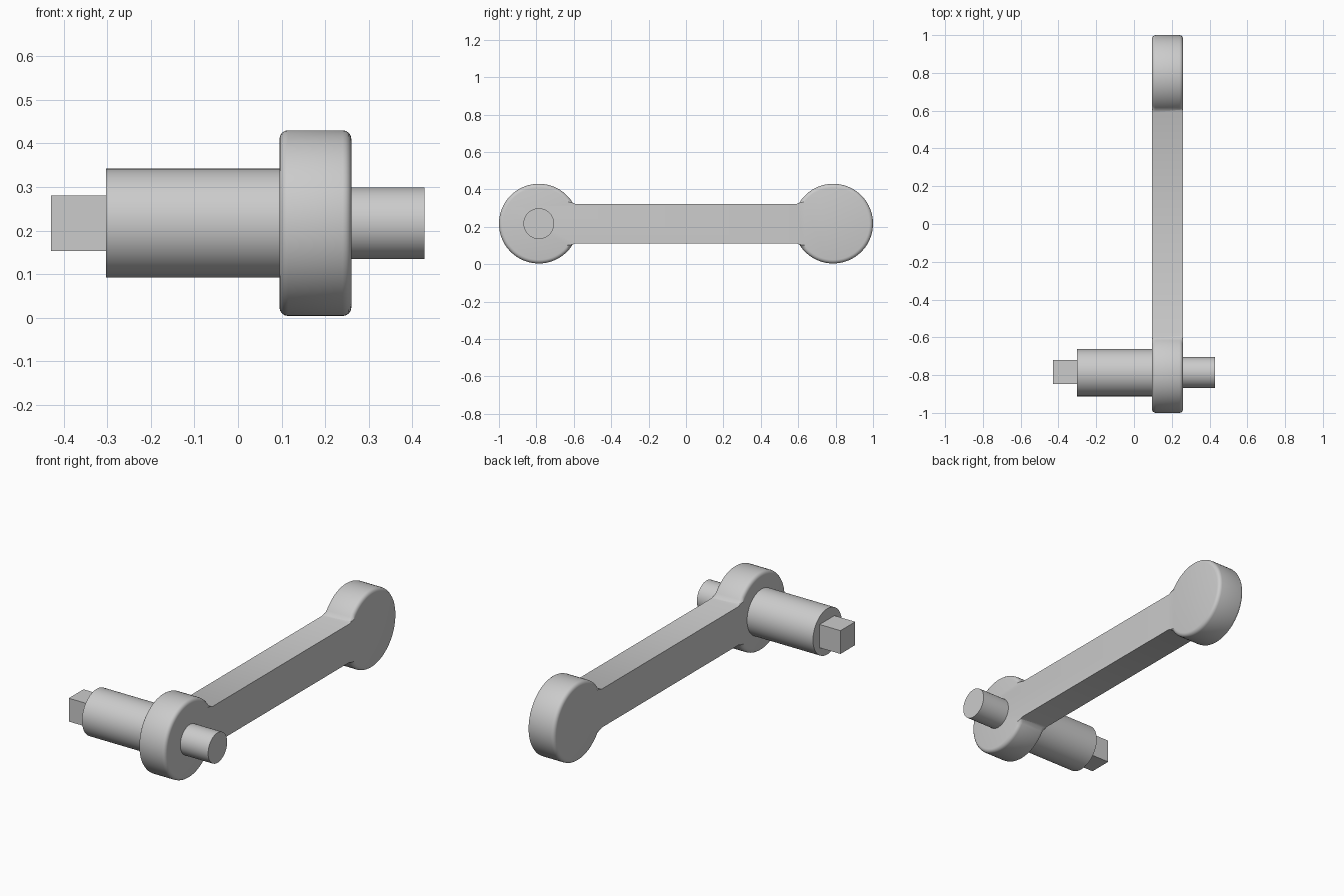
import bpy, bmesh, math
from mathutils import Matrix

if "Cube" in bpy.data.objects:
    bpy.data.objects.remove(bpy.data.objects["Cube"], do_unlink=True)

GREY = (0.6, 0.6, 0.6, 1)
metal = bpy.data.materials.new("plain grey")
metal.use_nodes = True
metal.diffuse_color = GREY
metal.node_tree.nodes["Principled BSDF"].inputs["Base Color"].default_value = GREY

AXLE_Y, AXLE_Z = 0.787, 0.217
X0, X1 = 0.095, 0.26


def finish(name, bm):
    bmesh.ops.recalc_face_normals(bm, faces=bm.faces)
    mesh = bpy.data.meshes.new(name)
    bm.to_mesh(mesh)
    bm.free()
    mesh.materials.append(metal)
    obj = bpy.data.objects.new(name, mesh)
    bpy.context.collection.objects.link(obj)
    bpy.ops.object.select_all(action='DESELECT')
    obj.select_set(True)
    bpy.context.view_layer.objects.active = obj
    bpy.ops.object.shade_smooth_by_angle(angle=math.radians(35))
    return obj


def rod(name, x0, x1, radius):
    """Cylinder along x on the axle line."""
    bm = bmesh.new()
    place = Matrix.Translation(((x0 + x1) / 2, -AXLE_Y, AXLE_Z)) @ Matrix.Rotation(math.pi / 2, 4, 'Y')
    bmesh.ops.create_cone(bm, cap_ends=True, segments=64, radius1=radius,
                          radius2=radius, depth=x1 - x0, matrix=place)
    return finish(name, bm)


# Crank arm: a straight bar with a round boss at each end
RADIUS, HALF_BAR, START, STEPS = 0.213, 0.105, 0.55, 56
outline = []
for side in (1, -1):
    outline.append((side * 0.59, -side * HALF_BAR))
    for i in range(STEPS + 1):
        a = -math.pi + START + (2 * math.pi - 2 * START) * i / STEPS
        outline.append((side * (AXLE_Y + RADIUS * math.cos(a)), side * RADIUS * math.sin(a)))
    outline.append((side * 0.59, side * HALF_BAR))

bm = bmesh.new()
face = bm.faces.new([bm.verts.new((X0, y, AXLE_Z + z)) for y, z in outline])
extruded = bmesh.ops.extrude_face_region(bm, geom=[face], use_keep_orig=True)
for v in extruded["geom"]:
    if isinstance(v, bmesh.types.BMVert):
        v.co.x = X1
bmesh.ops.recalc_face_normals(bm, faces=bm.faces)

# Round only the rims of the bosses
rims = [e for e in bm.edges
        if abs(e.verts[0].co.x - e.verts[1].co.x) < 1e-5
        and all(abs(v.co.y) > 0.595 for v in e.verts)]
bmesh.ops.bevel(bm, geom=rims, offset=0.02, offset_type='OFFSET',
                segments=4, profile=0.5, affect='EDGES', clamp_overlap=False)
finish("crank_arm", bm)

# Axle parts
rod("handle_sleeve", -0.303, X0 + 0.01, 0.125)
rod("outer_pin", X1 - 0.01, 0.428, 0.082)

# Square drive end
bm = bmesh.new()
bmesh.ops.create_cube(bm, size=1, matrix=Matrix.Translation((-0.361, -AXLE_Y + 0.004, AXLE_Z))
                      @ Matrix.Diagonal((0.136, 0.127, 0.127, 1)))
finish("square_drive", bm)
